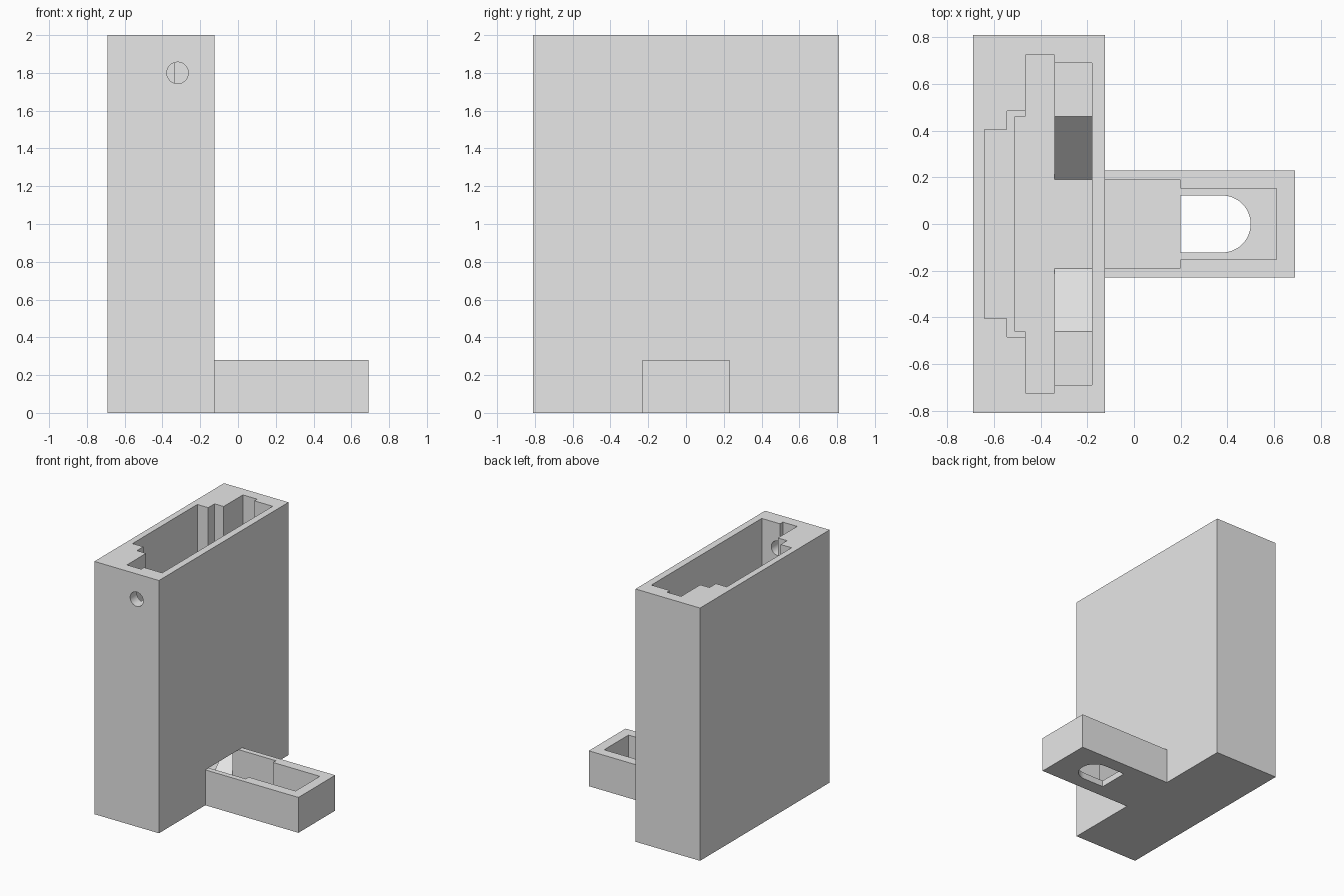
import bpy
import bmesh
from math import cos, sin, pi
from mathutils import Vector

if "Cube" in bpy.data.objects:
    bpy.data.objects.remove(bpy.data.objects["Cube"], do_unlink=True)

GREY = 0.8
grey = bpy.data.materials.new("light grey plastic")
grey.use_nodes = True
grey.diffuse_color = (GREY, GREY, GREY, 1)
grey.node_tree.nodes["Principled BSDF"].inputs["Base Color"].default_value = (GREY, GREY, GREY, 1)


def prism(name, profile, axis, low, high):
    """Extrude a 2D profile along an axis: z takes (x, y), y takes (x, z), x takes (y, z)."""
    place = {"z": lambda a, b: (a, b, low),
             "y": lambda a, b: (a, low, b),
             "x": lambda a, b: (low, a, b)}[axis]
    step = Vector([(high - low) * (axis == k) for k in "xyz"])
    bm = bmesh.new()
    face = bm.faces.new([bm.verts.new(place(a, b)) for a, b in profile])
    grown = bmesh.ops.extrude_face_region(bm, geom=[face])["geom"]
    bmesh.ops.translate(bm, vec=step, verts=[g for g in grown if isinstance(g, bmesh.types.BMVert)])
    bmesh.ops.recalc_face_normals(bm, faces=bm.faces)
    mesh = bpy.data.meshes.new(name)
    bm.to_mesh(mesh)
    bm.free()
    mesh.materials.append(grey)
    ob = bpy.data.objects.new(name, mesh)
    bpy.context.collection.objects.link(ob)
    return ob


def box(name, x0, x1, half_y, z0, z1):
    return prism(name, [(x0, -half_y), (x1, -half_y), (x1, half_y), (x0, half_y)], "z", z0, z1)


def mirrored(half):
    """Close a half profile of (x, y) points by reflecting it in y."""
    return half + [(x, -y) for x, y in reversed(half)]


def arc(cx, cy, r, start, end, count):
    return [(cx + r * cos(start + (end - start) * i / count),
             cy + r * sin(start + (end - start) * i / count)) for i in range(count + 1)]


def carve(body, cutters):
    bpy.context.view_layer.objects.active = body
    for cutter in cutters:
        cutter.hide_render = True
        mod = body.modifiers.new("cut", "BOOLEAN")
        mod.operation = "DIFFERENCE"
        mod.solver = "EXACT"
        mod.object = cutter
        bpy.ops.object.modifier_apply(modifier=mod.name)
        bpy.data.objects.remove(cutter, do_unlink=True)
    bpy.ops.object.select_all(action="DESELECT")
    body.select_set(True)
    bpy.ops.object.shade_smooth_by_angle()


FLOOR, LEDGE, TRAY_TOP = 0.05, 0.33, 0.28
FRONT, INNER = -0.125, -0.18

# Tall hollow magazine: stepped shaft, narrower well, funnel, exit and pin hole
tower = box("tower", -0.69, FRONT, 0.81, 0, 2)
shaft = prism("shaft_cutter", mirrored([
    (-0.64, 0.405), (-0.545, 0.405), (-0.545, 0.485), (-0.465, 0.485),
    (-0.465, 0.725), (-0.34, 0.725), (-0.34, 0.69), (INNER, 0.69)]), "z", LEDGE, 2.1)
well = prism("well_cutter", mirrored([
    (-0.51, 0.46), (-0.465, 0.46), (-0.465, 0.725), (-0.34, 0.725)]), "z", FLOOR, LEDGE + 0.1)
funnel = prism("funnel_cutter", [
    (-0.19, FLOOR), (0.19, FLOOR), (0.46, LEDGE), (0.46, LEDGE + 0.1),
    (-0.46, LEDGE + 0.1), (-0.46, LEDGE)], "x", -0.36, INNER)
outlet = box("exit_cutter", -0.22, 0, 0.19, FLOOR, TRAY_TOP)
pin_hole = prism("pin_hole_cutter", arc(-0.32, 1.8, 0.057, 0, 2 * pi * 31 / 32, 31), "y", -0.9, -0.6)
carve(tower, [shaft, well, funnel, outlet, pin_hole])

# Open tray with a round-ended hole in its floor
tray = box("tray", FRONT, 0.69, 0.23, 0, TRAY_TOP)
wide = box("wide_tray_cutter", -0.3, 0.2, 0.188, FLOOR, 0.4)
narrow = box("narrow_tray_cutter", 0.1, 0.61, 0.152, FLOOR, 0.4)
finger_hole = prism("finger_hole_cutter",
                    [(0.2, -0.122)] + arc(0.378, 0, 0.122, -pi / 2, pi / 2, 24) + [(0.2, 0.122)],
                    "z", -0.1, 0.15)
carve(tray, [wide, narrow, finger_hole])
